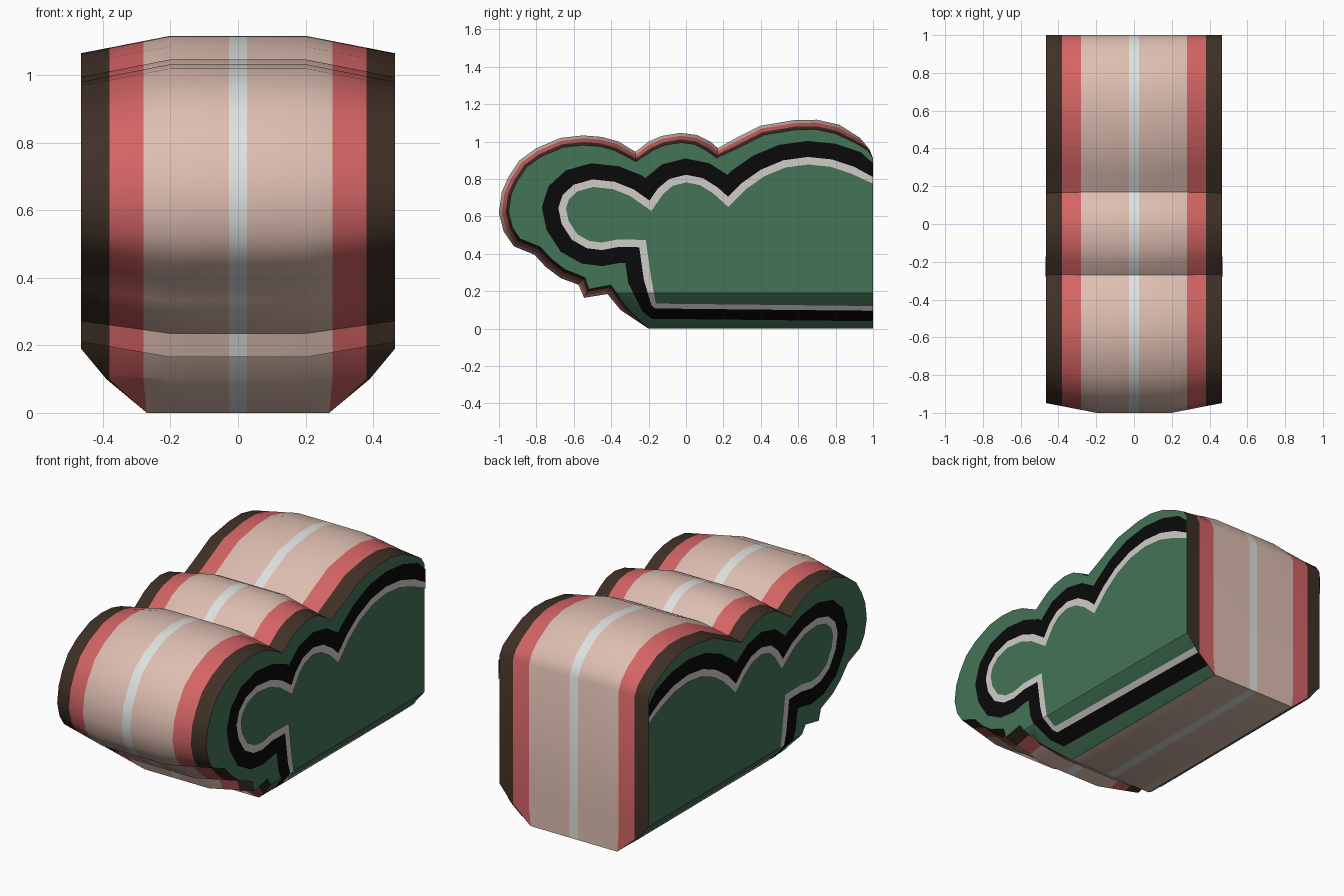
import bpy, bmesh
from mathutils import Vector

if "Cube" in bpy.data.objects:
    bpy.data.objects.remove(bpy.data.objects["Cube"])

W = 0.465                                   # half width of the block


def material(name, rgb):
    m = bpy.data.materials.new(name)
    lin = [((c / 255 + 0.055) / 1.055) ** 2.4 if c > 10 else c / 255 / 12.92 for c in rgb]
    m.diffuse_color = (*lin, 1)
    m.use_nodes = True
    m.node_tree.nodes["Principled BSDF"].inputs["Base Color"].default_value = m.diffuse_color
    return m


MATS = [material("light_stripe", (222, 226, 223)), material("pale_pink", (222, 190, 177)),
        material("coral_red", (212, 100, 101)), material("dark_brown", (64, 48, 38)),
        material("green", (68, 115, 87)), material("black", (10, 10, 10)),
        material("off_white", (208, 203, 200))]


def half_width(z):
    """Half width at a height: the lower sides taper in."""
    if z >= 0.19:
        return W
    if z >= 0.1:
        return 0.39 + (z - 0.1) / 0.09 * (W - 0.39)
    return 0.27 + z / 0.1 * 0.12


def offset(path, dist, closed, miter):
    """Shift a (y, z) path inward; dist is a function of the point."""
    pts = [Vector(p) for p in path]
    n, out = len(pts), []
    for i, p in enumerate(pts):
        total = Vector((0, 0))
        for a, b in ((i - 1, i), (i, i + 1)):
            if closed or (a >= 0 and b < n):
                t = (pts[b % n] - pts[a % n]).normalized()
                total += Vector((-t.y, t.x))
        k = 1.0
        if miter and (closed or 0 < i < n - 1):
            k = 1 / max(0.6, total.length / 2)
        out.append(p + total.normalized() * dist(p) * k)
    return out


def finish(name, bm, extra=0.0):
    """Cut at the taper lines, pull the lower sides in, make the object."""
    bmesh.ops.triangulate(bm, faces=bm.faces[:])
    for h in (0.19, 0.1):
        bmesh.ops.bisect_plane(bm, geom=bm.verts[:] + bm.edges[:] + bm.faces[:], dist=1e-5,
                               plane_co=(0, 0, h), plane_no=(0, 0, 1))
    for v in bm.verts:
        lim = half_width(v.co.z) + extra
        v.co.x = max(-lim, min(lim, v.co.x))
    bmesh.ops.remove_doubles(bm, verts=bm.verts[:], dist=1e-4)
    me = bpy.data.meshes.new(name)
    bm.to_mesh(me)
    bm.free()
    for m in MATS:
        me.materials.append(m)
    ob = bpy.data.objects.new(name, me)
    bpy.context.collection.objects.link(ob)
    return ob


# cloud-shaped outline (y, z), from the back top over the lobes to the base
outline = [(1, 0.91), (0.98, 0.96), (0.93, 1.02), (0.82, 1.09), (0.7, 1.117), (0.58, 1.115),
           (0.4, 1.085), (0.27, 1.02), (0.17, 0.965), (0.13, 1.0), (0.06, 1.035), (-0.03, 1.047),
           (-0.13, 1.03), (-0.2, 1.0), (-0.27, 0.945), (-0.36, 1.0), (-0.45, 1.025),
           (-0.55, 1.033), (-0.67, 1.02), (-0.8, 0.965), (-0.89, 0.9), (-0.95, 0.81),
           (-0.985, 0.73), (-1, 0.62), (-0.975, 0.52), (-0.92, 0.44), (-0.81, 0.395),
           (-0.75, 0.33), (-0.67, 0.27), (-0.575, 0.235), (-0.545, 0.165), (-0.42, 0.185),
           (-0.35, 0.1), (-0.2, 0), (1, 0)]
inset = offset(outline, lambda p: 0.052 * max(0, min(1, (1 - p.x) / 0.1, p.y / 0.15)), True, False)

# body: outline swept across x in coloured columns, bevelled towards the sides
half = [0.027, 0.2, 0.28, 0.38, W]
cols = [-x for x in reversed(half)] + half
bm = bmesh.new()
rings = []
for x in cols:
    f = max(0, (abs(x) - 0.2) / (W - 0.2))
    rings.append([bm.verts.new((x, *Vector(p).lerp(q, f))) for p, q in zip(outline, inset)])
n = len(outline)
for k in range(len(cols) - 1):
    mid = abs(cols[k] + cols[k + 1]) / 2
    mat = 0 if mid < 0.02 else 1 if mid < 0.28 else 2 if mid < 0.38 else 3
    for i in range(n):
        j = (i + 1) % n
        bm.faces.new((rings[k][i], rings[k][j], rings[k + 1][j], rings[k + 1][i])).material_index = mat
for ring in (rings[0], rings[-1]):
    bm.faces.new(ring).material_index = 4
bmesh.ops.recalc_face_normals(bm, faces=bm.faces[:])
body = finish("cloud_body", bm)
bpy.context.view_layer.objects.active = body
body.select_set(True)
bpy.ops.object.shade_smooth_by_angle(angle=0.6)

# painted bands on the sides: line between the black and the white band
line = [(1, 0.81), (0.9, 0.865), (0.78, 0.905), (0.65, 0.918), (0.52, 0.9), (0.4, 0.85),
        (0.3, 0.78), (0.225, 0.705), (0.17, 0.755), (0.09, 0.805), (0, 0.823), (-0.09, 0.8),
        (-0.15, 0.75), (-0.195, 0.685), (-0.28, 0.745), (-0.38, 0.785), (-0.5, 0.798),
        (-0.6, 0.77), (-0.66, 0.715), (-0.683, 0.645), (-0.665, 0.56), (-0.61, 0.475),
        (-0.53, 0.43), (-0.45, 0.42), (-0.36, 0.437), (-0.25, 0.435), (-0.225, 0.26),
        (-0.185, 0.125), (-0.165, 0.108), (1, 0.095)]


def band(amount):
    pts = offset(line, lambda p: amount * (1 if p.y > 0.2 else 0.65), False, True)
    pts[0].x = pts[-1].x = 1
    return pts


paths = [band(-0.085), band(0), band(0.04)]
for side, name in ((1, "right_side_bands"), (-1, "left_side_bands")):
    bm = bmesh.new()
    rows = [[bm.verts.new((side * (W + 0.004), *p)) for p in path] for path in paths]
    for r, mat in ((0, 5), (1, 6)):
        for i in range(len(line) - 1):
            quad = [rows[r][i], rows[r][i + 1], rows[r + 1][i + 1], rows[r + 1][i]]
            f = bm.faces.new(quad if side > 0 else quad[::-1])
            f.material_index = mat
    finish(name, bm, 0.004)
